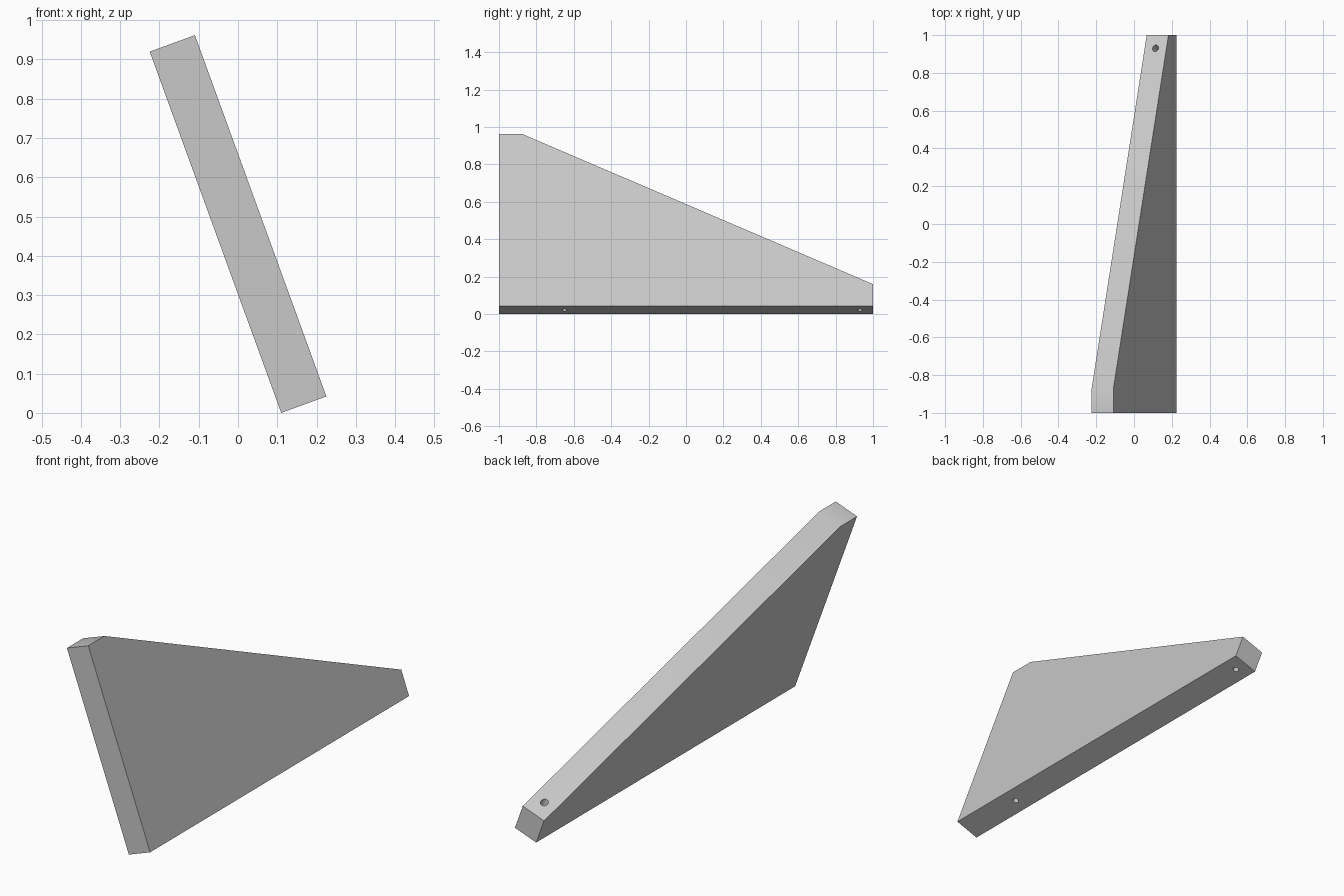
import bpy, bmesh, math
from mathutils import Matrix

cube = bpy.data.objects.get("Cube")
if cube:
    bpy.data.objects.remove(cube, do_unlink=True)

TILT = math.radians(-20)
THICK = 0.1225
PLACE = Matrix.Translation((0.11, 0, 0)) @ Matrix.Rotation(TILT, 4, 'Y')

grey = bpy.data.materials.new("light_grey")
grey.use_nodes = True
grey.diffuse_color = (0.58, 0.58, 0.58, 1)
grey.node_tree.nodes["Principled BSDF"].inputs["Base Color"].default_value = grey.diffuse_color


def add_object(name, bm):
    bmesh.ops.recalc_face_normals(bm, faces=bm.faces)
    bm.transform(PLACE)
    mesh = bpy.data.meshes.new(name)
    bm.to_mesh(mesh)
    bm.free()
    mesh.materials.append(grey)
    obj = bpy.data.objects.new(name, mesh)
    bpy.context.collection.objects.link(obj)
    return obj


def drill(target, y, bottom, top, radius):
    """Cut a round hole along the plate's height, centred in its thickness."""
    bm = bmesh.new()
    bmesh.ops.create_cone(bm, cap_ends=True, segments=24, radius1=radius, radius2=radius,
                          depth=top - bottom,
                          matrix=Matrix.Translation((THICK / 2, y, (top + bottom) / 2)))
    cutter = add_object("hole_cutter", bm)
    cutter.hide_render = True
    mod = target.modifiers.new("hole", 'BOOLEAN')
    mod.operation = 'DIFFERENCE'
    mod.solver = 'EXACT'
    mod.object = cutter
    bpy.context.view_layer.objects.active = target
    bpy.ops.object.modifier_apply(modifier=mod.name)
    bpy.data.objects.remove(cutter, do_unlink=True)


# Leaning triangular plate: side profile (y, height) extruded through the thickness
profile = [(-1, 0), (1, 0), (1, 0.125), (-0.875, 0.979), (-1, 0.979)]
bm = bmesh.new()
face = bm.faces.new([bm.verts.new((0, y, h)) for y, h in profile])
extruded = bmesh.ops.extrude_face_region(bm, geom=[face])["geom"]
bmesh.ops.translate(bm, vec=(THICK, 0, 0),
                    verts=[g for g in extruded if isinstance(g, bmesh.types.BMVert)])
plate = add_object("bracket_plate", bm)

# Screw holes: one through the low end with a wider top, one blind in the base
drill(plate, 0.93, -0.05, 0.3, 0.0135)
drill(plate, 0.93, 0.09, 0.3, 0.017)
drill(plate, -0.65, -0.05, 0.15, 0.0135)

bpy.ops.object.select_all(action='DESELECT')
plate.select_set(True)
bpy.context.view_layer.objects.active = plate
bpy.ops.object.shade_smooth_by_angle(angle=math.radians(30))
